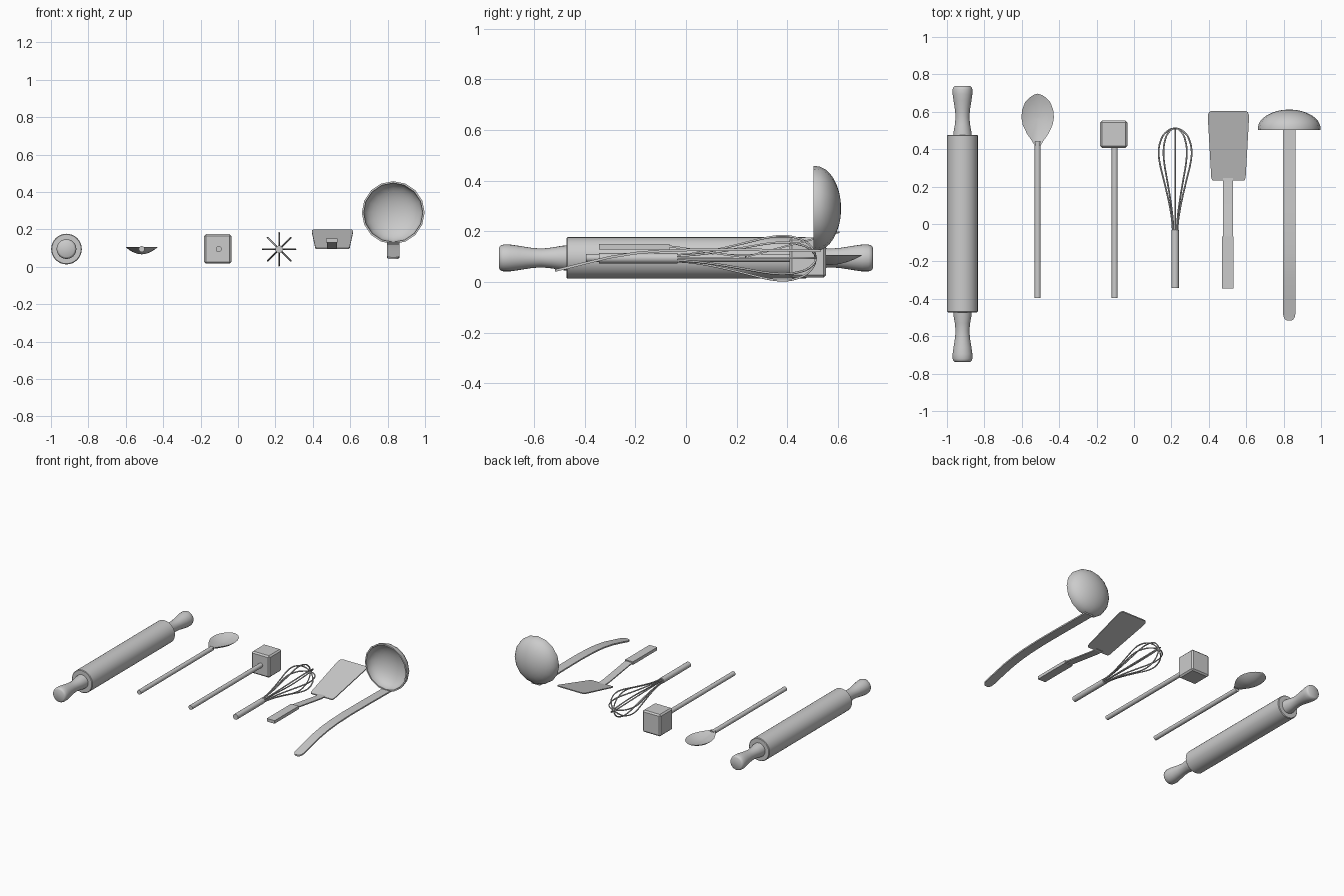
import bpy, bmesh, math

if "Cube" in bpy.data.objects:
    bpy.data.objects.remove(bpy.data.objects["Cube"])

Z = 0.095  # common axis height


def finish(name, bm, angle=None):
    bmesh.ops.remove_doubles(bm, verts=bm.verts, dist=1e-5)
    bmesh.ops.recalc_face_normals(bm, faces=bm.faces)
    me = bpy.data.meshes.new(name)
    bm.to_mesh(me)
    bm.free()
    ob = bpy.data.objects.new(name, me)
    bpy.context.collection.objects.link(ob)
    if angle:
        bpy.ops.object.select_all(action='DESELECT')
        ob.select_set(True)
        bpy.context.view_layer.objects.active = ob
        bpy.ops.object.shade_smooth_by_angle(angle=math.radians(angle))
    return ob


def skin(bm, rings, closed=True):
    for a, b in zip(rings, rings[1:]):
        n = len(a)
        for i in range(n if closed else n - 1):
            j = (i + 1) % n
            bm.faces.new((a[i], a[j], b[j], b[i]))


def lathe(name, x, z, profile, segs=24, caps=True, angle=40):
    """Revolve (radius, y) points about a y-parallel axis."""
    bm = bmesh.new()
    rings = [[bm.verts.new((x + r * math.cos(2 * math.pi * i / segs), y,
                            z + r * math.sin(2 * math.pi * i / segs)))
              for i in range(segs)] for r, y in profile]
    skin(bm, rings)
    if caps:
        bm.faces.new(rings[0])
        bm.faces.new(rings[-1])
    else:
        bmesh.ops.dissolve_degenerate(bm, dist=1e-5, edges=bm.edges)
    return finish(name, bm, angle)


def strip(name, x, t, stations, angle=35):
    """Flat bar through (y, z, half width) stations."""
    bm = bmesh.new()
    rings = [[bm.verts.new((x + sx * w, y, z + sz * t / 2))
              for sx, sz in ((-1, -1), (1, -1), (1, 1), (-1, 1))]
             for y, z, w in stations]
    skin(bm, rings)
    bm.faces.new(rings[0])
    bm.faces.new(rings[-1])
    return finish(name, bm, angle)


# Rolling pin: barrel and two mirrored handles
lathe("rolling_pin_barrel", -0.917, Z,
      [(0.078, -0.472), (0.082, -0.468), (0.082, 0.472), (0.078, 0.476)], 32)
grip = [(0.05, 0.46), (0.048, 0.49), (0.041, 0.53), (0.037, 0.57), (0.040, 0.61),
        (0.048, 0.66), (0.053, 0.695), (0.053, 0.72), (0.049, 0.732), (0.042, 0.737)]
for s, side in ((1, "back"), (-1, "front")):
    lathe("rolling_pin_handle_" + side, -0.917, Z, [(r, s * y) for r, y in grip], 24)

# Spoon: handle and dished bowl
lathe("spoon_handle", -0.515, Z, [(0.016, -0.395), (0.016, 0.44)], 16)
half = [(0.016, 0.42), (0.032, 0.446), (0.058, 0.484), (0.08, 0.53), (0.087, 0.57),
        (0.083, 0.61), (0.068, 0.65), (0.045, 0.675), (0.022, 0.69)]
outline = half + [(0, 0.697)] + [(-x, y) for x, y in reversed(half)]
bm = bmesh.new()
levels = [(s, 0.04) for s in (0.02, 0.3, 0.55, 0.75, 0.9, 1)]
levels += [(s, 0.022) for s in (0.95, 0.8, 0.6, 0.3, 0.02)]
rings = [[bm.verts.new((-0.515 + x * s, 0.565 + (y - 0.565) * s,
                        0.107 - d * (1 - s * s))) for x, y in outline]
         for s, d in levels]
skin(bm, rings)
bm.faces.new(rings[0])
bm.faces.new(rings[-1])
finish("spoon_bowl", bm, 50)

# Meat mallet: handle and chamfered block
lathe("mallet_handle", -0.103, Z, [(0.016, -0.395), (0.016, 0.42)], 16)
bm = bmesh.new()
bmesh.ops.create_cube(bm, size=1)
for v in bm.verts:
    v.co = (-0.108 + v.co.x * 0.145, 0.48 + v.co.y * 0.145, 0.096 + v.co.z * 0.158)
bmesh.ops.bevel(bm, geom=bm.edges[:], offset=0.01, segments=1, affect='EDGES')
finish("mallet_head", bm)

# Whisk: handle and four wire loops
lathe("whisk_handle", 0.22, Z - 0.001, [(0.02, -0.343), (0.02, -0.033)], 16)
wire = [(0.012, -0.05), (0.017, 0.02), (0.034, 0.12), (0.062, 0.24), (0.083, 0.33),
        (0.088, 0.39), (0.079, 0.44), (0.055, 0.485)]
loop = wire + [(0, 0.512)] + [(-r, y) for r, y in reversed(wire)]
for k in range(4):
    a = k * math.pi / 4
    cu = bpy.data.curves.new("whisk_wire", 'CURVE')
    cu.dimensions = '3D'
    cu.bevel_depth = 0.0045
    cu.bevel_resolution = 1
    cu.resolution_u = 3
    cu.use_fill_caps = True
    sp = cu.splines.new('BEZIER')
    sp.bezier_points.add(len(loop) - 1)
    for p, (r, y) in zip(sp.bezier_points, loop):
        p.co = (0.22 + r * math.cos(a), y, Z - 0.001 + r * math.sin(a))
        p.handle_left_type = p.handle_right_type = 'AUTO'
    ob = bpy.data.objects.new("whisk_wire_%d" % (k + 1), cu)
    bpy.context.collection.objects.link(ob)
    bpy.ops.object.select_all(action='DESELECT')
    ob.select_set(True)
    bpy.context.view_layer.objects.active = ob
    bpy.ops.object.convert(target='MESH')

# Spatula: grip, sloping neck, tilted blade with rounded corners
strip("spatula_grip", 0.502, 0.022, [(-0.344, 0.14, 0.031), (-0.066, 0.14, 0.031)])
strip("spatula_neck", 0.502, 0.008,
      [(-0.08, 0.14, 0.027), (-0.05, 0.139, 0.027), (0.2, 0.102, 0.027), (0.25, 0.101, 0.027)])
blade = [(0.232, 0.082), (0.236, 0.088), (0.25, 0.092), (0.565, 0.11),
         (0.585, 0.109), (0.598, 0.103), (0.605, 0.092)]
strip("spatula_blade", 0.505, 0.007,
      [(y, 0.098 + (y - 0.232) * 0.265, w) for y, w in blade])

# Ladle: open bowl facing the front, and curved flat handle
outer, inner = [], []
for i in range(9):
    t = math.radians(90 * i / 8)
    outer.append((0.168 * math.cos(t), 0.51 + 0.102 * math.sin(t)))
    inner.append((0.158 * math.cos(t), 0.51 + 0.093 * math.sin(t)))
lathe("ladle_bowl", 0.83, 0.29,
      outer[::-1] + [(0.168, 0.503), (0.158, 0.503)] + inner, 16, caps=False, angle=50)
strip("ladle_handle", 0.83, 0.01,
      [(-0.517, 0.046, 0.012), (-0.51, 0.047, 0.022), (-0.497, 0.05, 0.03),
       (-0.48, 0.054, 0.033), (-0.4, 0.074, 0.033), (-0.3, 0.098, 0.033),
       (-0.2, 0.114, 0.033), (-0.1, 0.123, 0.033), (0.05, 0.128, 0.033),
       (0.25, 0.127, 0.033), (0.4, 0.125, 0.033), (0.53, 0.124, 0.033)])
